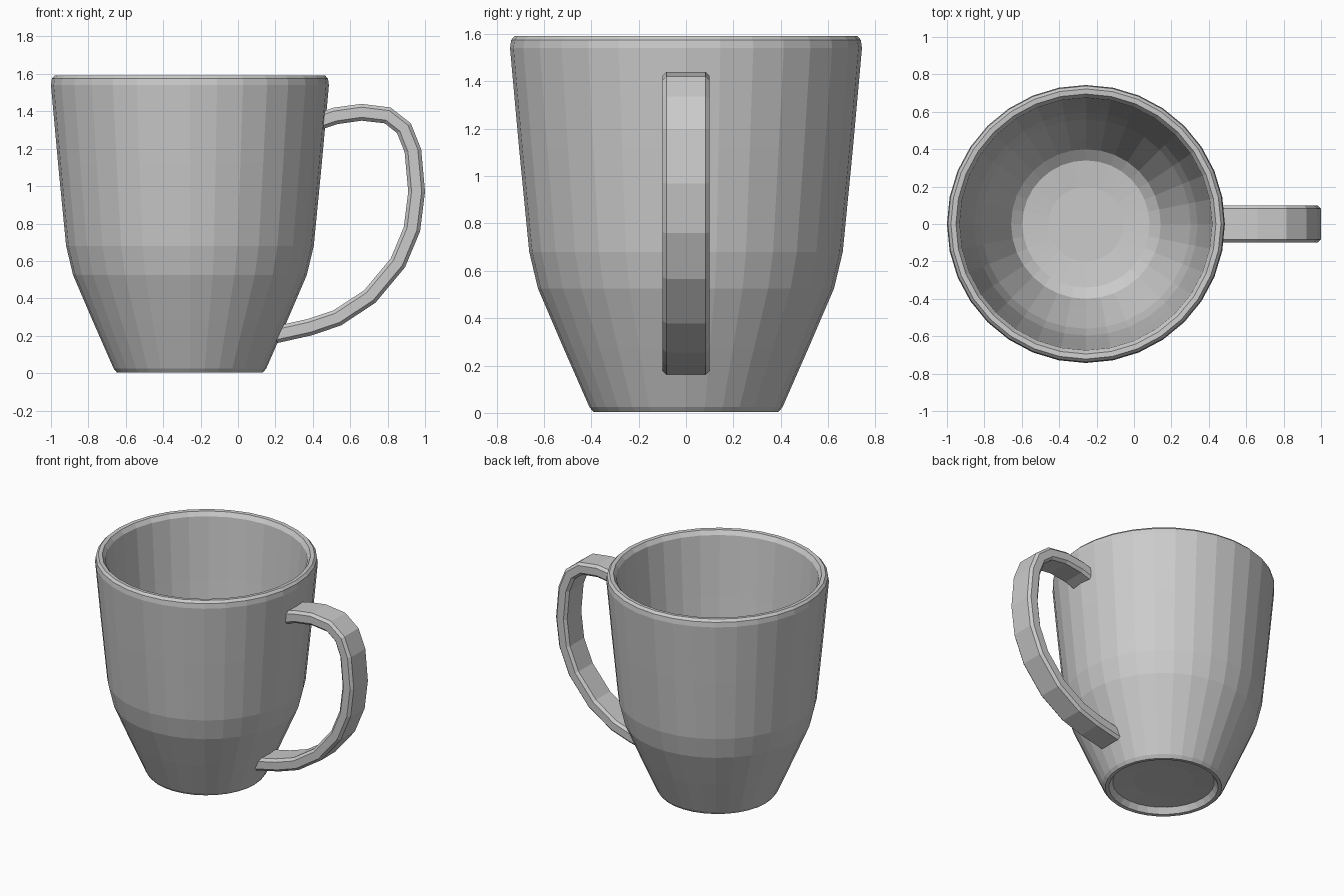
import bpy
import bmesh
import math
from mathutils import Vector

if "Cube" in bpy.data.objects:
    bpy.data.objects.remove(bpy.data.objects["Cube"])

SIDES = 32
CENTRE_X = -0.257


def loft(name, rings, location=(0, 0, 0)):
    """Skin a series of equal-length closed rings and cap both ends."""
    bm = bmesh.new()
    loops = [[bm.verts.new(p) for p in ring] for ring in rings]
    n = len(loops[0])
    for a, b in zip(loops, loops[1:]):
        for i in range(n):
            j = (i + 1) % n
            bm.faces.new((a[i], a[j], b[j], b[i]))
    bm.faces.new(loops[0][::-1])
    bm.faces.new(loops[-1])
    bmesh.ops.recalc_face_normals(bm, faces=bm.faces)
    mesh = bpy.data.meshes.new(name)
    bm.to_mesh(mesh)
    bm.free()
    obj = bpy.data.objects.new(name, mesh)
    obj.location = location
    bpy.context.collection.objects.link(obj)
    return obj


def circle(r, z):
    return [(r * math.cos(2 * math.pi * i / SIDES),
             r * math.sin(2 * math.pi * i / SIDES), z) for i in range(SIDES)]


# Cup body: recessed foot, outer wall, rounded rim, inner wall, inner floor
profile = [(0.20, 0.055), (0.34, 0.045), (0.365, 0.005), (0.39, 0.003),
           (0.408, 0.025), (0.52, 0.28), (0.625, 0.525), (0.662, 0.68),
           (0.705, 1.12), (0.743, 1.54), (0.738, 1.575), (0.722, 1.592),
           (0.695, 1.59), (0.675, 1.56), (0.638, 1.12), (0.597, 0.69),
           (0.56, 0.545), (0.455, 0.30), (0.40, 0.17), (0.34, 0.125),
           (0.20, 0.11)]
loft("cup_body", [circle(r, z) for r, z in profile], (CENTRE_X, 0, 0))

# Handle: chamfered strap swept along a path in the xz plane
path = [Vector((x, 0, z)) for x, z in [
    (0.43, 1.345), (0.52, 1.375), (0.66, 1.395), (0.80, 1.378),
    (0.887, 1.31), (0.935, 1.19), (0.955, 0.97), (0.93, 0.77),
    (0.855, 0.59), (0.705, 0.41), (0.53, 0.295), (0.38, 0.245),
    (0.20, 0.205)]]
W, T, C = 0.10, 0.045, 0.018
section = [(W, T - C), (W - C, T), (C - W, T), (-W, T - C),
           (-W, C - T), (C - W, -T), (W - C, -T), (W, C - T)]
rings = []
for i, p in enumerate(path):
    d = (path[min(i + 1, len(path) - 1)] - path[max(i - 1, 0)]).normalized()
    side = Vector((0, 1, 0))
    out = side.cross(d)
    rings.append([p + side * w + out * t for w, t in section])
loft("handle", rings)
